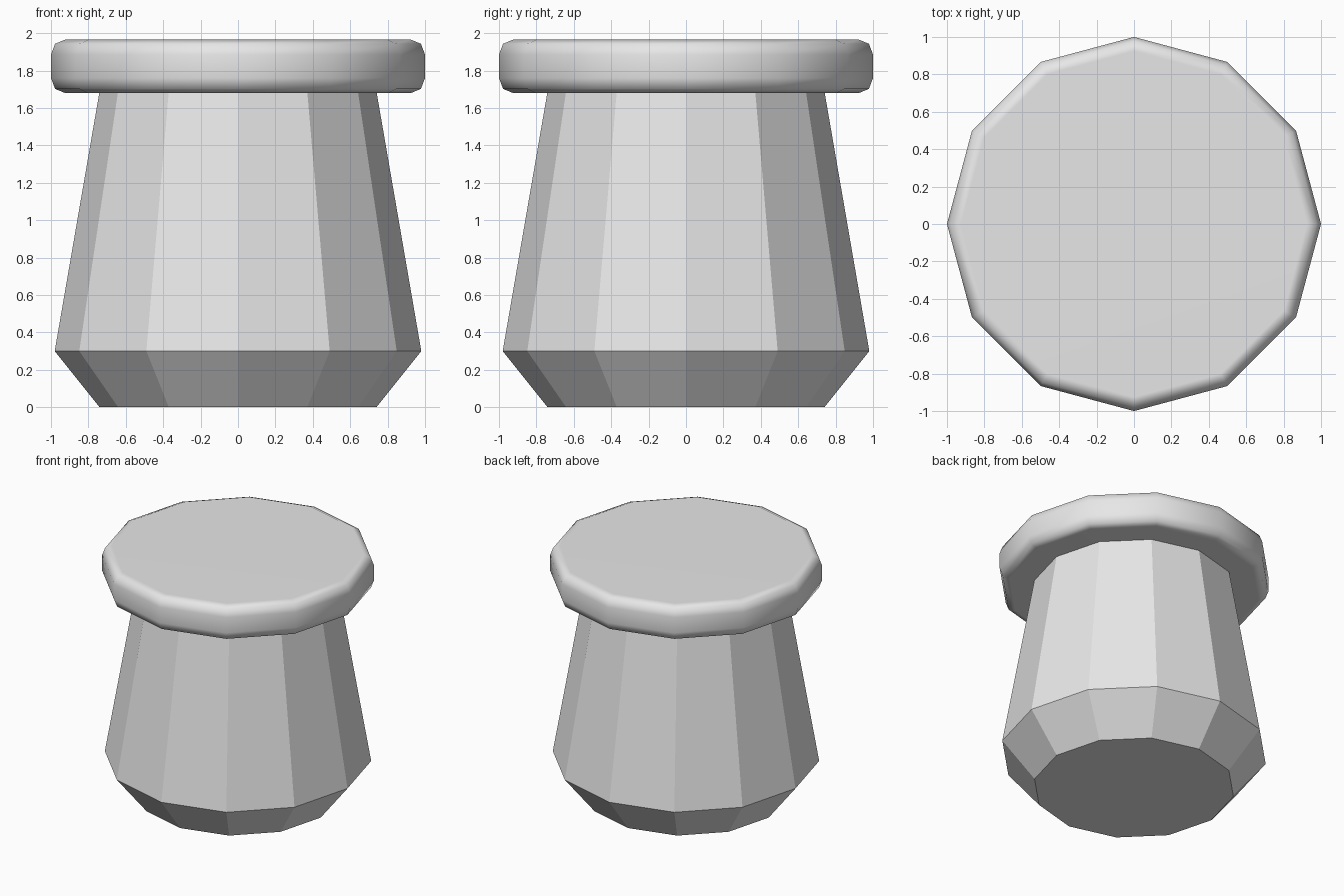
import bpy
import bmesh
from math import cos, sin, tau

cube = bpy.data.objects.get("Cube")
if cube:
    bpy.data.objects.remove(cube, do_unlink=True)

SIDES = 12

grey = bpy.data.materials.new("light_grey")
grey.use_nodes = True
colour = (0.8, 0.8, 0.8, 1)
grey.diffuse_color = colour
grey.node_tree.nodes["Principled BSDF"].inputs["Base Color"].default_value = colour


def lathe(name, profile, smooth):
    """Closed solid from (radius, height) rings, listed bottom to top."""
    bm = bmesh.new()
    rings = [[bm.verts.new((r * cos(tau * i / SIDES), r * sin(tau * i / SIDES), z))
              for i in range(SIDES)] for r, z in profile]
    bm.faces.new(rings[0][::-1])
    bm.faces.new(rings[-1])
    for low, high in zip(rings, rings[1:]):
        for i in range(SIDES):
            j = (i + 1) % SIDES
            bm.faces.new((low[i], low[j], high[j], high[i]))
    for face in bm.faces:
        face.smooth = smooth
    mesh = bpy.data.meshes.new(name)
    bm.to_mesh(mesh)
    bm.free()
    mesh.materials.append(grey)
    obj = bpy.data.objects.new(name, mesh)
    bpy.context.collection.objects.link(obj)
    return obj


# Faceted tapering post with a chamfered foot
lathe("post", [(0.74, 0), (0.98, 0.3), (0.74, 1.69)], smooth=False)

# Smooth rounded cap; weighted normals keep its large faces flat
cap = lathe("cap", [(0.925, 1.68), (0.978, 1.702), (1, 1.76),
                    (1, 1.885), (0.978, 1.943), (0.925, 1.965)], smooth=True)
cap.modifiers.new("flat_top_shading", "WEIGHTED_NORMAL")
